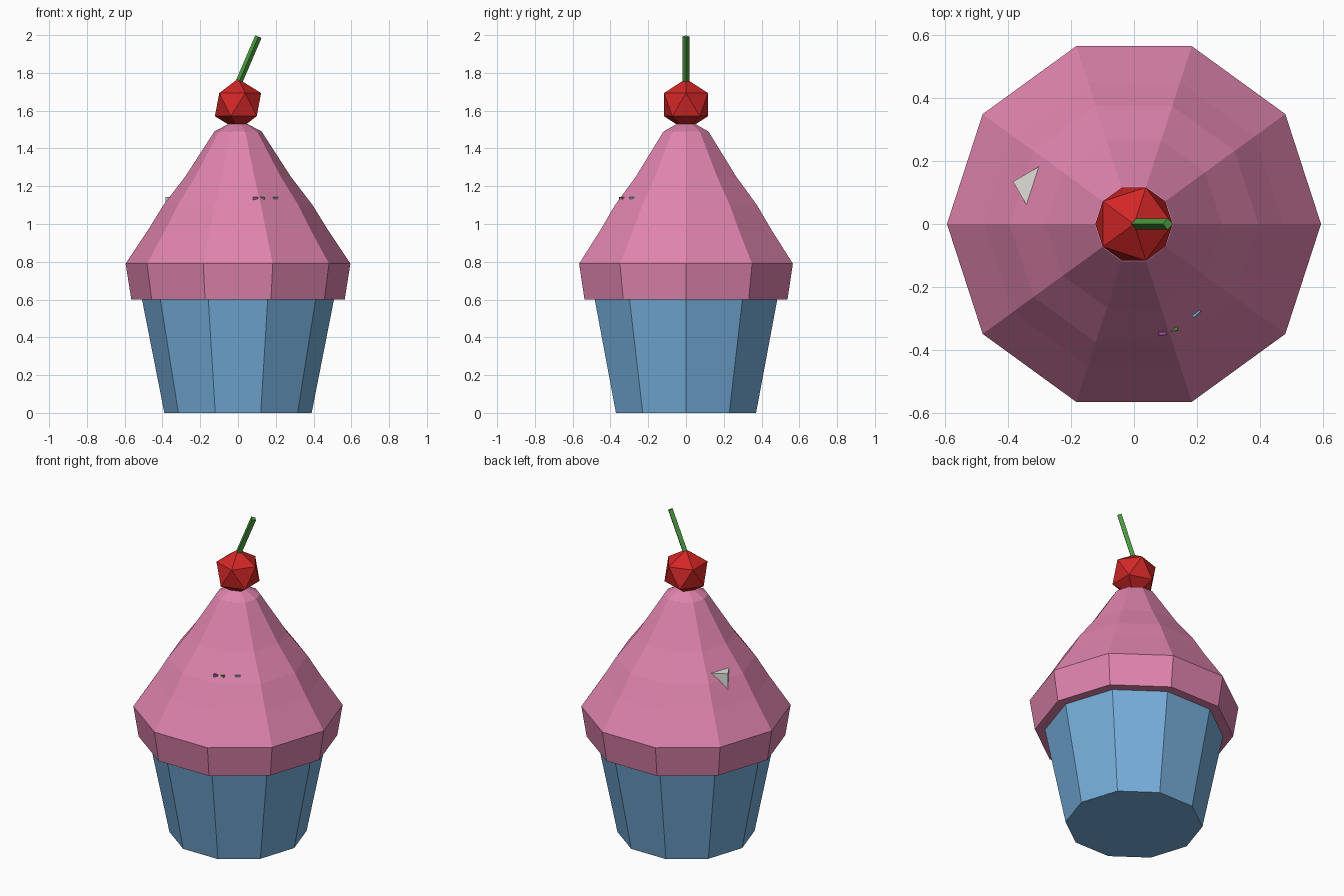
import bpy, bmesh
from math import cos, sin, pi, radians
from mathutils import Vector, Matrix

cube = bpy.data.objects.get("Cube")
if cube:
    bpy.data.objects.remove(cube, do_unlink=True)


def material(name, rgb):
    m = bpy.data.materials.new(name)
    m.use_nodes = True
    colour = (*rgb, 1.0)
    m.diffuse_color = colour
    m.node_tree.nodes["Principled BSDF"].inputs["Base Color"].default_value = colour
    return m


blue = material("wrapper blue", (0.18, 0.42, 0.70))
pink = material("frosting pink", (0.74, 0.23, 0.42))
red = material("cherry red", (0.65, 0.02, 0.02))
green = material("stem green", (0.07, 0.33, 0.05))
white = material("sprinkle white", (0.75, 0.74, 0.68))
purple = material("sprinkle purple", (0.30, 0.08, 0.35))


def finish(name, bm, mat):
    bmesh.ops.recalc_face_normals(bm, faces=bm.faces)
    mesh = bpy.data.meshes.new(name)
    bm.to_mesh(mesh)
    bm.free()
    mesh.materials.append(mat)
    obj = bpy.data.objects.new(name, mesh)
    bpy.context.collection.objects.link(obj)
    return obj


def lathe(name, profile, mat, sides=10):
    """Closed faceted solid from (radius, height) pairs."""
    bm = bmesh.new()
    rings = [[bm.verts.new((r * cos(2 * pi * i / sides), r * sin(2 * pi * i / sides), z))
              for i in range(sides)] for r, z in profile]
    for low, high in zip(rings, rings[1:]):
        for i in range(sides):
            j = (i + 1) % sides
            bm.faces.new((low[i], low[j], high[j], high[i]))
    bm.faces.new(rings[0])
    bm.faces.new(rings[-1])
    return finish(name, bm, mat)


def sprinkle(name, corner, turn, length, width, mat):
    """Small block with one outer corner showing through the frosting."""
    top, height = 1.143, 0.1
    bm = bmesh.new()
    bmesh.ops.create_cube(bm, size=1.0)
    bmesh.ops.translate(bm, verts=bm.verts, vec=(0.5, 0.5, -0.5))
    bmesh.ops.scale(bm, verts=bm.verts, vec=(length, width, height))
    place = Matrix.Translation((*corner, top)) @ Matrix.Rotation(radians(turn), 4, 'Z')
    bmesh.ops.transform(bm, matrix=place, verts=bm.verts)
    return finish(name, bm, mat)


# Wrapper and frosting
lathe("wrapper", [(0.39, 0), (0.51, 0.61)], blue)
lathe("frosting", [(0.565, 0.6), (0.595, 0.79), (0.475, 0.97), (0.395, 1.1),
                   (0.28, 1.25), (0.125, 1.49), (0.05, 1.53)], pink)

# Cherry
bm = bmesh.new()
bmesh.ops.create_icosphere(bm, subdivisions=1, radius=0.137,
                           matrix=Matrix.Translation((0, 0, 1.632)))
finish("cherry", bm, red)

# Leaning four-sided stem
start, end = Vector((0, 0, 1.74)), Vector((0.108, 0, 1.992))
stem = lathe("stem", [(0.018, 0), (0.018, (end - start).length)], green, sides=4)
lean = Vector((0, 0, 1)).rotation_difference(end - start).to_matrix().to_4x4()
stem.data.transform(Matrix.Translation(start) @ lean)

# Sprinkles mostly buried in the frosting
sprinkle("white_sprinkle", (-0.385, 0.135), -60, 0.1, 0.12, white)
sprinkle("purple_sprinkle", (0.08, -0.356), 10, 0.025, 0.06, purple)
sprinkle("green_sprinkle", (0.14, -0.338), 100, 0.06, 0.025, green)
sprinkle("blue_sprinkle", (0.19, -0.298), 40, 0.03, 0.06, blue)
